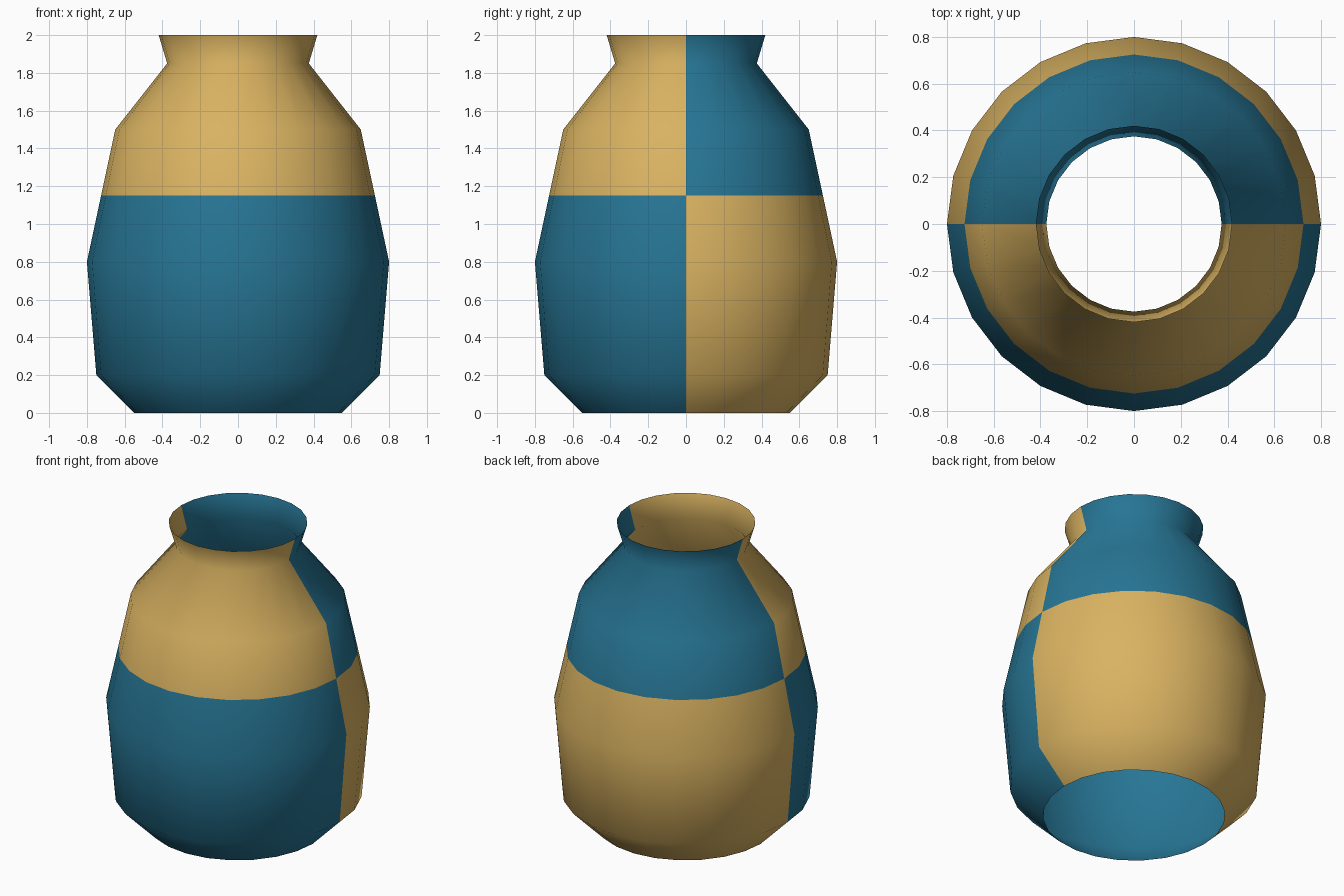
import bpy
import bmesh
from math import tau
from mathutils import Vector

cube = bpy.data.objects.get("Cube")
if cube:
    bpy.data.objects.remove(cube, do_unlink=True)


def make_material(name, colour):
    mat = bpy.data.materials.new(name)
    mat.use_nodes = True
    mat.diffuse_color = colour
    mat.node_tree.nodes["Principled BSDF"].inputs["Base Color"].default_value = colour
    return mat


SIDES = 24
BAND = 1.15  # height where the two colours swap

# Jar outline (radius, height), from the open base to the flared lip
profile = [(0.55, 0), (0.75, 0.2), (0.8, 0.8), (0.725, BAND),
           (0.65, 1.5), (0.375, 1.85), (0.42, 2)]

# Spin the outline into a thin shell, open at both ends
bm = bmesh.new()
verts = [bm.verts.new((r, 0, z)) for r, z in profile]
edges = [bm.edges.new(pair) for pair in zip(verts, verts[1:])]
bmesh.ops.spin(bm, geom=verts + edges, cent=(0, 0, 0), axis=(0, 0, 1),
               angle=tau, steps=SIDES, use_merge=True)
bmesh.ops.remove_doubles(bm, verts=bm.verts[:], dist=0.0001)
bmesh.ops.recalc_face_normals(bm, faces=bm.faces[:])

# Make sure the shell faces outwards
if sum(f.normal.dot(Vector((*f.calc_center_median().xy, 0))) for f in bm.faces) < 0:
    bmesh.ops.reverse_faces(bm, faces=bm.faces[:])

# Quartered colours: gold on the upper front and lower back, blue elsewhere
for face in bm.faces:
    centre = face.calc_center_median()
    face.material_index = int((centre.z > BAND) == (centre.y < 0))
    face.smooth = True

mesh = bpy.data.meshes.new("jar")
bm.to_mesh(mesh)
bm.free()
mesh.materials.append(make_material("deep blue", (0.02, 0.18, 0.3, 1)))
mesh.materials.append(make_material("warm gold", (0.7, 0.45, 0.12, 1)))
jar = bpy.data.objects.new("jar", mesh)
bpy.context.collection.objects.link(jar)
